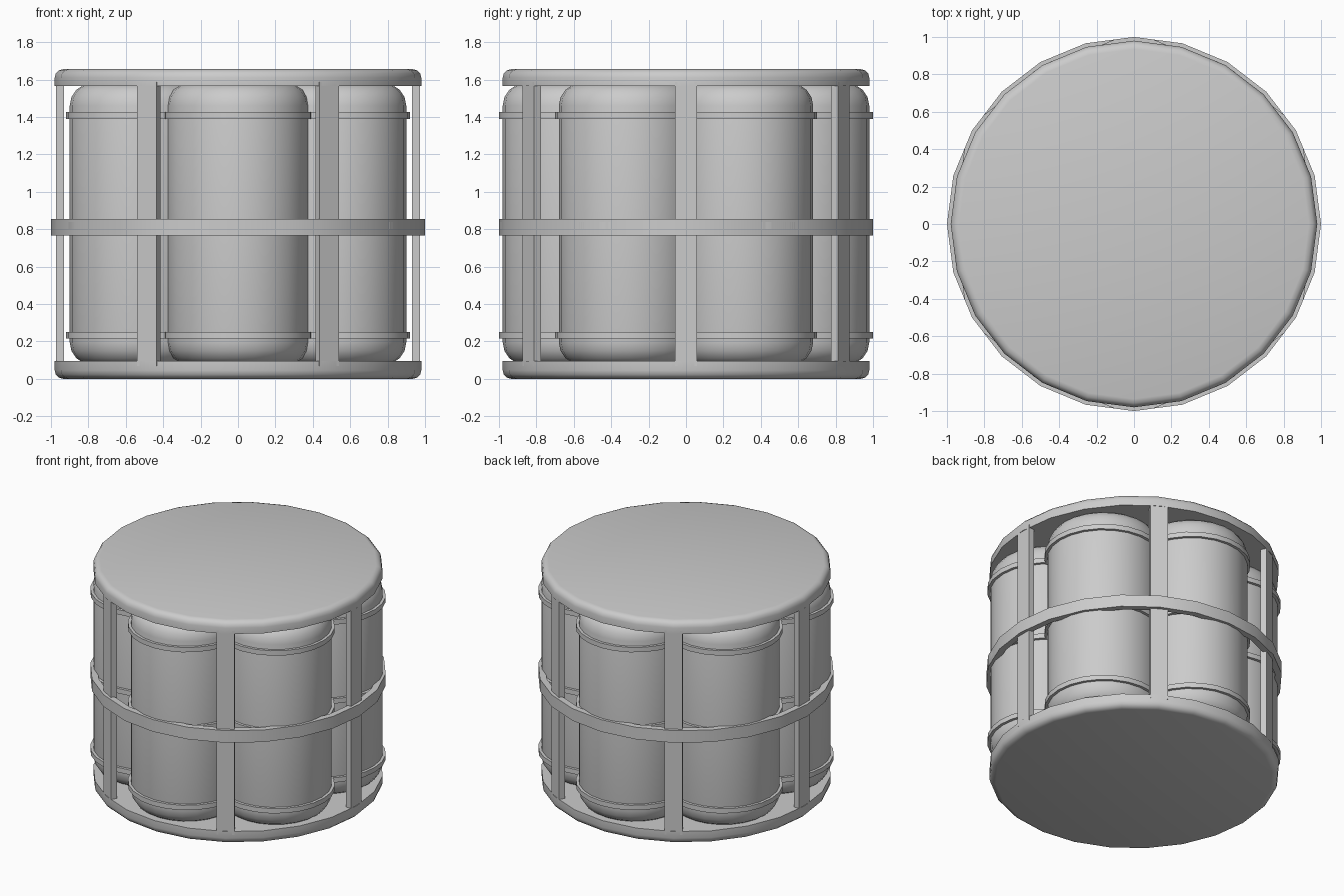
import bpy, bmesh, math
from mathutils import Matrix

if "Cube" in bpy.data.objects:
    bpy.data.objects.remove(bpy.data.objects["Cube"])


def finish(name, bm, angle=40):
    bmesh.ops.recalc_face_normals(bm, faces=bm.faces)
    me = bpy.data.meshes.new(name)
    bm.to_mesh(me)
    bm.free()
    ob = bpy.data.objects.new(name, me)
    bpy.context.collection.objects.link(ob)
    bpy.ops.object.select_all(action='DESELECT')
    ob.select_set(True)
    bpy.context.view_layer.objects.active = ob
    bpy.ops.object.shade_smooth_by_angle(angle=math.radians(angle))
    return ob


def lathe(name, profile, sides=24, closed=False, centre=(0, 0)):
    """Revolve (radius, z) points; open profiles get flat end caps."""
    bm = bmesh.new()
    rings = []
    for r, z in profile:
        rings.append([bm.verts.new((centre[0] + r * math.cos(2 * math.pi * i / sides),
                                    centre[1] + r * math.sin(2 * math.pi * i / sides), z))
                      for i in range(sides)])
    pairs = list(zip(rings, rings[1:]))
    if closed:
        pairs.append((rings[-1], rings[0]))
    else:
        bm.faces.new(rings[0])
        bm.faces.new(rings[-1])
    for a, b in pairs:
        for i in range(sides):
            j = (i + 1) % sides
            bm.faces.new((a[i], a[j], b[j], b[i]))
    return finish(name, bm)


def arc(r, z, rad, sign, steps=4):
    """Rounded shoulder going from the wall (r, z) inward, up or down."""
    return [(r - rad + rad * math.cos(t), z + sign * rad * math.sin(t))
            for t in (math.pi / 2 * k / steps for k in range(steps + 1))]


H = 1.655

# end plates with rounded outer rims
lathe("bottom_plate", [(0.98, 0.095)] + arc(0.98, 0.045, 0.045, -1, 3))
lathe("top_plate", [(0.98, H - 0.09)] + arc(0.98, H - 0.045, 0.045, 1, 3))

# middle hoop
lathe("middle_hoop", [(0.955, 0.765), (1.0, 0.765), (1.0, 0.855), (0.955, 0.855)], closed=True)

for k in range(6):
    # upright posts
    bm = bmesh.new()
    bmesh.ops.create_cube(bm, size=1, matrix=Matrix.Rotation(k * math.pi / 3, 4, 'Z')
                          @ Matrix.Translation((0.952, 0, H / 2))
                          @ Matrix.Diagonal((0.044, 0.12, 1.52, 1)))
    finish(f"post_{k}", bm, 30)

    # barrels with domed shoulders
    a = math.radians(30 + 60 * k)
    c = (0.6 * math.cos(a), 0.6 * math.sin(a))
    low = arc(0.38, 0.195, 0.12, -1)[::-1]
    lathe(f"barrel_{k}", low + arc(0.38, 1.46, 0.12, 1), centre=c)

    # barrel bands
    for n, z in (("lower", 0.232), ("middle", 0.82), ("upper", 1.407)):
        lathe(f"{n}_band_{k}", [(0.37, z - 0.018), (0.4, z - 0.018), (0.4, z + 0.018),
                                (0.37, z + 0.018)], closed=True, centre=c)
